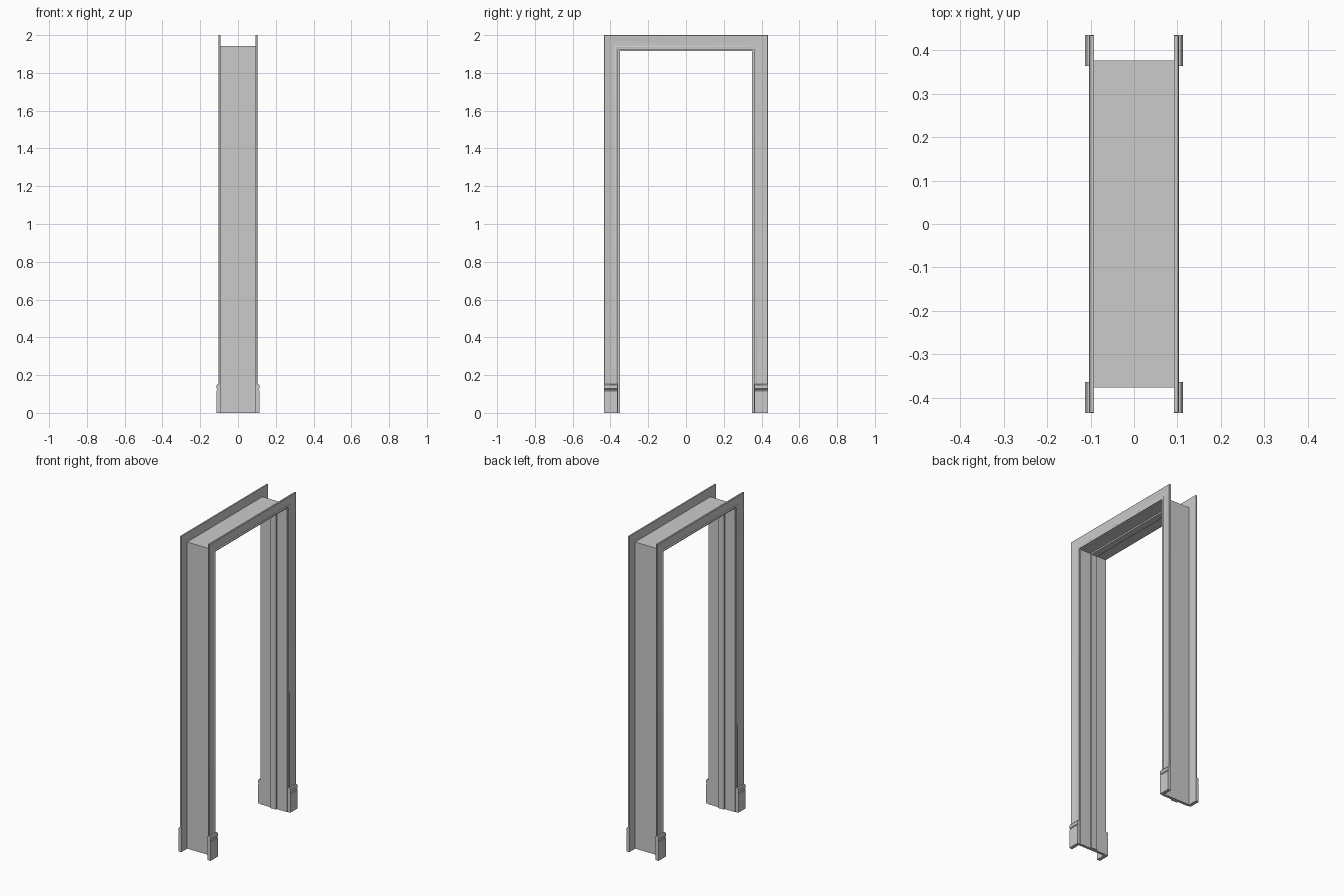
import bpy, bmesh

if "Cube" in bpy.data.objects:
    bpy.data.objects.remove(bpy.data.objects["Cube"])

HALF_W, HEIGHT = 0.434, 2.0   # outer edge of the trim


def finish(name, bm, smooth=False):
    bmesh.ops.recalc_face_normals(bm, faces=bm.faces)
    me = bpy.data.meshes.new(name)
    bm.to_mesh(me)
    bm.free()
    ob = bpy.data.objects.new(name, me)
    bpy.context.collection.objects.link(ob)
    if smooth:
        bpy.context.view_layer.objects.active = ob
        ob.select_set(True)
        bpy.ops.object.shade_smooth_by_angle(angle=0.6)
        ob.select_set(False)
    return ob


def doorway_sweep(name, profile, smooth=False):
    """Sweep a closed (inset, x) profile up, across and down with mitred corners."""
    bm = bmesh.new()
    rings = []
    for side, top in ((-1, 0), (-1, 1), (1, 1), (1, 0)):
        rings.append([bm.verts.new((x, side * (HALF_W - d), (HEIGHT - d) * top))
                      for d, x in profile])
    n = len(profile)
    for a, b in zip(rings, rings[1:]):
        for i in range(n):
            j = (i + 1) % n
            bm.faces.new((a[i], a[j], b[j], b[i]))
    bm.faces.new(rings[0])
    bm.faces.new(rings[-1])
    return finish(name, bm, smooth)


def mirror(ob, x=True, y=False):
    m = ob.modifiers.new("mirror", 'MIRROR')
    m.use_axis = (x, y, False)


# jamb lining with the central door stop
doorway_sweep("jamb_lining", [(0.058, -0.093), (0.058, 0.093), (0.075, 0.093),
                              (0.075, 0.021), (0.084, 0.021), (0.084, -0.021),
                              (0.075, -0.021), (0.075, -0.093)])

# moulded trim on both wall faces
trim = doorway_sweep("trim", [(0, 0.0925), (0, 0.1015), (0.002, 0.103), (0.008, 0.103),
                              (0.014, 0.1022), (0.024, 0.1003), (0.036, 0.0990),
                              (0.050, 0.0985), (0.057, 0.0985), (0.059, 0.1005),
                              (0.063, 0.1015), (0.067, 0.1005), (0.069, 0.0985),
                              (0.069, 0.0925)], smooth=True)
mirror(trim)

# plinth blocks: side profile with a groove below the cap
profile = [(0.0925, 0), (0.113, 0), (0.113, 0.117), (0.109, 0.121), (0.109, 0.125),
           (0.113, 0.129), (0.113, 0.147), (0.108, 0.153), (0.0925, 0.153)]
bm = bmesh.new()
ends = [[bm.verts.new((x, y, z)) for x, z in profile] for y in (0.363, 0.435)]
for i in range(len(profile)):
    j = (i + 1) % len(profile)
    bm.faces.new((ends[0][i], ends[0][j], ends[1][j], ends[1][i]))
for e in ends:
    bm.faces.new(e)
plinth = finish("plinth_block", bm)
mirror(plinth, y=True)
